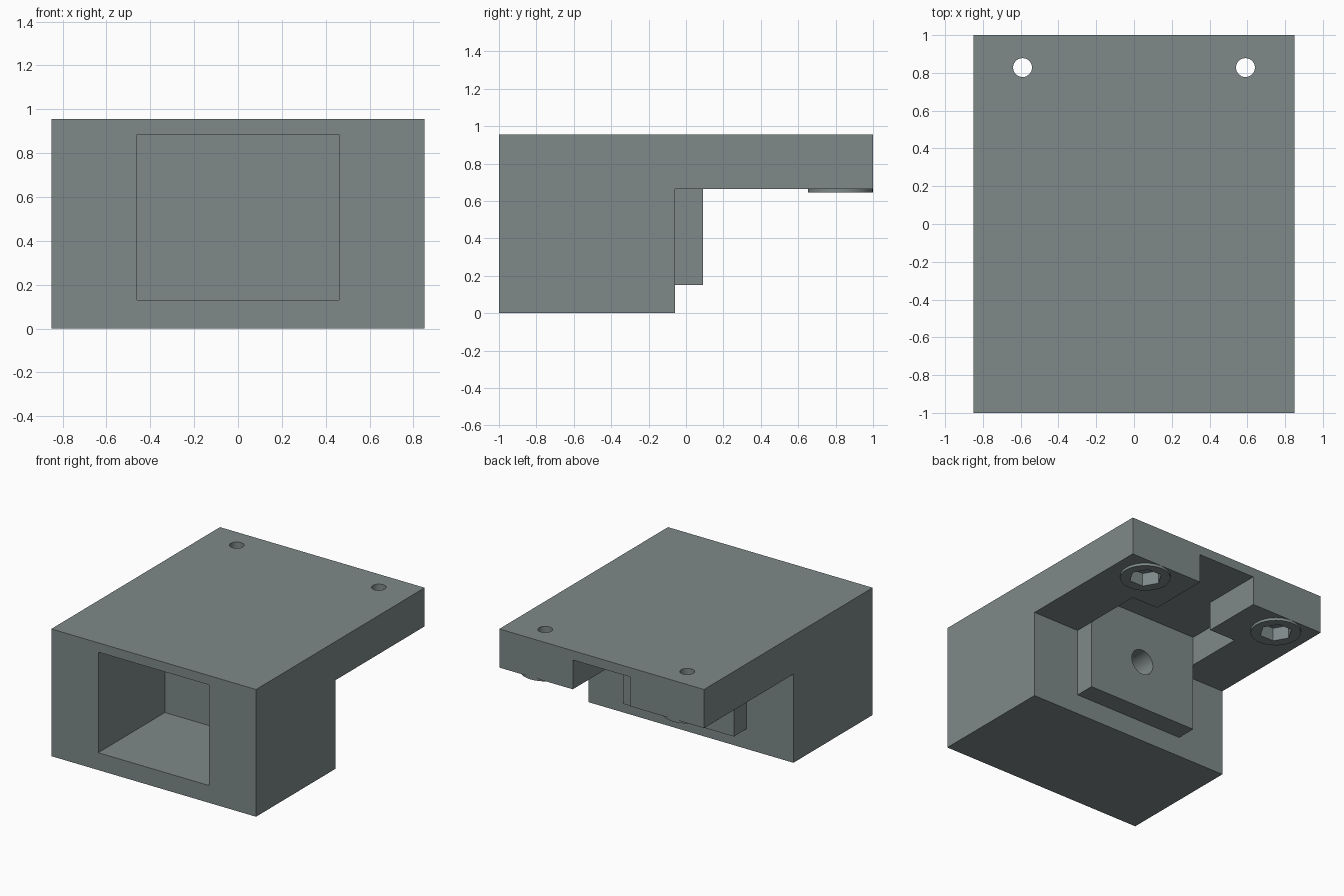
import bpy, bmesh, math
from mathutils import Matrix

if "Cube" in bpy.data.objects:
    bpy.data.objects.remove(bpy.data.objects["Cube"])

grey = bpy.data.materials.new("slate_grey")
grey.diffuse_color = (0.21, 0.25, 0.25, 1)
grey.use_nodes = True
grey.node_tree.nodes["Principled BSDF"].inputs["Base Color"].default_value = grey.diffuse_color


def make_object(name, bm):
    bmesh.ops.recalc_face_normals(bm, faces=bm.faces)
    mesh = bpy.data.meshes.new(name)
    bm.to_mesh(mesh)
    bm.free()
    mesh.materials.append(grey)
    obj = bpy.data.objects.new(name, mesh)
    bpy.context.collection.objects.link(obj)
    return obj


def prism(name, outline, offset):
    """Extrude a closed outline of 3D points along an offset."""
    bm = bmesh.new()
    face = bm.faces.new([bm.verts.new(p) for p in outline])
    moved = bmesh.ops.extrude_face_region(bm, geom=[face])["geom"]
    bmesh.ops.translate(bm, vec=offset,
                        verts=[v for v in moved if isinstance(v, bmesh.types.BMVert)])
    return make_object(name, bm)


def box(name, x0, x1, y0, y1, z0, z1):
    return prism(name, [(x0, y0, z0), (x1, y0, z0), (x1, y1, z0), (x0, y1, z0)],
                 (0, 0, z1 - z0))


def cylinder(name, radius, length, centre, sides=48, along_y=False):
    bm = bmesh.new()
    matrix = Matrix.Translation(centre)
    if along_y:
        matrix = matrix @ Matrix.Rotation(math.pi / 2, 4, 'X')
    else:
        matrix = matrix @ Matrix.Rotation(math.pi / 2, 4, 'Z') if sides > 6 else matrix
    bmesh.ops.create_cone(bm, cap_ends=True, segments=sides, radius1=radius,
                          radius2=radius, depth=length, matrix=matrix)
    if sides == 6:
        # Turn the hexagon so that two corners point along x
        bmesh.ops.rotate(bm, verts=bm.verts, cent=centre,
                         matrix=Matrix.Rotation(math.pi / 6, 3, 'Z'))
    return make_object(name, bm)


def combine(target, tool, operation):
    """Apply one boolean to the target, then discard the tool."""
    mod = target.modifiers.new("bool", 'BOOLEAN')
    mod.object, mod.operation, mod.solver = tool, operation, 'EXACT'
    bpy.context.view_layer.update()
    graph = bpy.context.evaluated_depsgraph_get()
    mesh = bpy.data.meshes.new_from_object(target.evaluated_get(graph))
    target.modifiers.clear()
    target.data = mesh
    bpy.data.objects.remove(tool)


# Main L-shaped body: deep block in front, shelf behind
side = [(-1, 0), (-0.06, 0), (-0.06, 0.665), (1, 0.665), (1, 0.955), (-1, 0.955)]
body = prism("bracket_body", [(-0.85, y, z) for y, z in side], (1.7, 0, 0))

# Raised rectangular pad on the back of the block
combine(body, box("back_pad", -0.46, 0.46, -0.2, 0.09, 0.15, 0.75), 'UNION')

# T-shaped slot under the shelf, open at the rear
slot = [(-0.46, 0.09), (0.46, 0.09), (0.46, 0.535), (0.24, 0.535),
        (0.24, 1.1), (-0.24, 1.1), (-0.24, 0.535), (-0.46, 0.535)]
combine(body, prism("slot_cutter", [(x, y, 0.6) for x, y in slot], (0, 0, 0.285)),
        'DIFFERENCE')

# Rectangular pocket in the front
combine(body, box("pocket_cutter", -0.46, 0.46, -1.1, -0.21, 0.13, 0.885), 'DIFFERENCE')

# Blind round hole in the back pad
combine(body, cylinder("hole_cutter", 0.095, 0.4, (0, 0.04, 0.517), along_y=True),
        'DIFFERENCE')

# Round collars below the shelf with hexagonal recesses and through holes
for x in (-0.59, 0.59):
    combine(body, cylinder("collar", 0.174, 0.1, (x, 0.825, 0.695)), 'UNION')
    combine(body, cylinder("hex_cutter", 0.115, 0.2, (x, 0.828, 0.645), sides=6),
            'DIFFERENCE')
    combine(body, cylinder("screw_hole_cutter", 0.05, 1, (x, 0.828, 0.8), sides=32),
            'DIFFERENCE')

# Smooth the round walls and keep the edges sharp
bpy.context.view_layer.objects.active = body
body.select_set(True)
bpy.ops.object.shade_smooth_by_angle(angle=math.radians(30))
